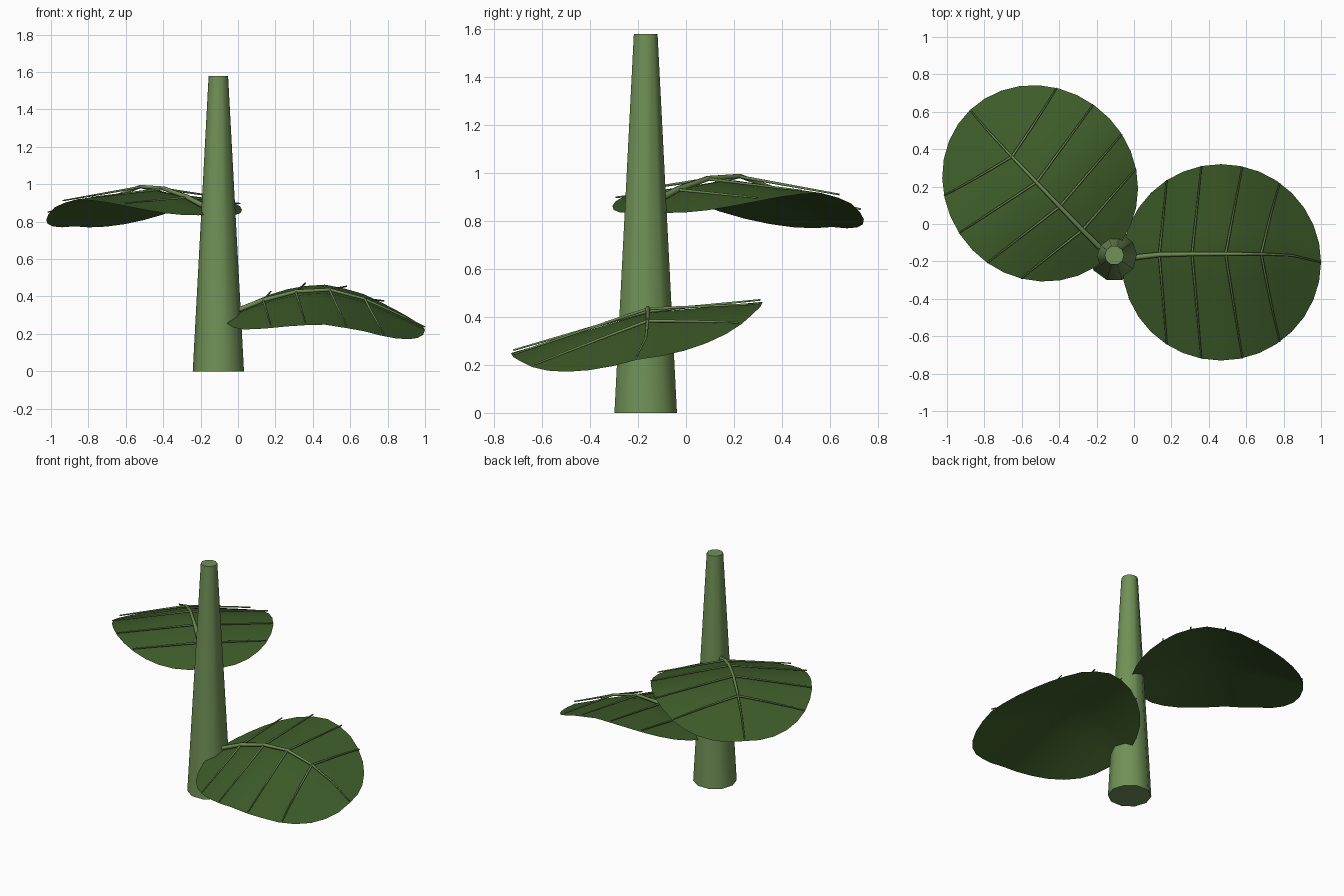
import bpy, bmesh, math
from mathutils import Vector

if "Cube" in bpy.data.objects:
    bpy.data.objects.remove(bpy.data.objects["Cube"])


def material(name, rgb):
    m = bpy.data.materials.new(name)
    m.diffuse_color = (*rgb, 1)
    m.use_nodes = True
    m.node_tree.nodes["Principled BSDF"].inputs["Base Color"].default_value = m.diffuse_color
    return m


STEM = material("light stem green", (0.165, 0.285, 0.095))
LEAF = material("dark leaf green", (0.047, 0.105, 0.022))
VEIN = material("vein green", (0.150, 0.255, 0.085))

# Height of the blade along its length (relative to the blade base)
ARCH = [(-0.53, 0.0), (-0.33, 0.075), (-0.155, 0.12), (0.025, 0.13), (0.215, 0.08), (0.55, -0.065)]


def arch(u):
    if u <= ARCH[0][0]:
        return ARCH[0][1]
    for (a, za), (b, zb) in zip(ARCH, ARCH[1:]):
        if u <= b:
            return za + (zb - za) * (u - a) / (b - a)
    return ARCH[-1][1]


def add_mesh(name, bm, mat, angle):
    me = bpy.data.meshes.new(name)
    bmesh.ops.recalc_face_normals(bm, faces=bm.faces)
    bm.to_mesh(me)
    bm.free()
    ob = bpy.data.objects.new(name, me)
    bpy.context.collection.objects.link(ob)
    me.materials.append(mat)
    bpy.ops.object.select_all(action='DESELECT')
    ob.select_set(True)
    bpy.context.view_layer.objects.active = ob
    bpy.ops.object.shade_smooth_by_angle(angle=math.radians(angle))
    return ob


# Tapered ten-sided stem
def stem():
    bm = bmesh.new()
    rings = []
    for z, r in ((0, 0.137), (1.58, 0.052)):
        rings.append([bm.verts.new((-0.105 + r * math.cos(k * math.tau / 10),
                                    -0.168 + r * math.sin(k * math.tau / 10), z)) for k in range(10)])
    lo, hi = rings
    for k in range(10):
        j = (k + 1) % 10
        bm.faces.new((lo[k], lo[j], hi[j], hi[k]))
    bm.faces.new(lo[::-1])
    bm.faces.new(hi)
    add_mesh("stem", bm, STEM, 45)


def tube(name, runs):
    """Round tapered strands; runs = list of (points, start radius, end radius)."""
    cu = bpy.data.curves.new(name, 'CURVE')
    cu.dimensions = '3D'
    cu.bevel_depth = 1.0
    cu.bevel_resolution = 1
    cu.use_fill_caps = True
    for pts, r0, r1 in runs:
        sp = cu.splines.new('POLY')
        sp.points.add(len(pts) - 1)
        for i, p in enumerate(pts):
            sp.points[i].co = (*p, 1)
            sp.points[i].radius = r0 + (r1 - r0) * i / (len(pts) - 1)
    cu.materials.append(VEIN)
    ob = bpy.data.objects.new(name, cu)
    bpy.context.collection.objects.link(ob)


def leaf(name, cx, cy, z0, heading, half, back, front, roll, offset):
    a = math.radians(heading)

    def width(u):
        t = u / (front if u > 0 else back)
        return half * math.sqrt(max(0, 1 - t * t))

    def rib(u):
        return offset * min(1, width(u) / (0.85 * half))

    def point(u, w, lift=0):
        v = rib(u) * (1 - abs(w)) + w * width(u)
        z = z0 + arch(u) + roll * v - 0.1 * abs(v - rib(u)) + lift
        return Vector((cx + u * math.cos(a) - v * math.sin(a),
                       cy + u * math.sin(a) + v * math.cos(a), z))

    # Blade: round folded sheet
    bm = bmesh.new()
    n, m = 16, 8
    rows = []
    for i in range(n + 1):
        c = -math.cos(math.pi * i / n)
        u = c * (front if c > 0 else back)
        if i in (0, n):
            rows.append([bm.verts.new(point(u, 0))] * (m + 1))
        else:
            rows.append([bm.verts.new(point(u, -1 + 2 * j / m)) for j in range(m + 1)])
    for r, s in zip(rows, rows[1:]):
        for j in range(m):
            quad = list(dict.fromkeys((r[j], s[j], s[j + 1], r[j + 1])))
            bm.faces.new(quad)
    ob = add_mesh(name + "_blade", bm, LEAF, 60)
    if ob.data.polygons[len(ob.data.polygons) // 2].normal.z < 0:
        ob.data.flip_normals()

    # Midrib: thick near the stem, thin toward the tip
    us = [-back + 0.07, -0.33, -0.155, 0.025, 0.215]
    runs = [([point(u, 0, 0.018) for u in us], 0.015, 0.008),
            ([point(u, 0, 0.016) for u in (0.215, 0.38, front)], 0.007, 0.004)]
    # Paired side veins
    for u, du in ((-0.33, 0.04), (-0.155, 0.05), (0.025, 0.09), (0.215, 0.1)):
        for side in (-1, 1):
            runs.append(([point(u + du * k / 4, side * k / 4, 0.015) for k in range(5)], 0.007, 0.004))
    tube(name + "_veins", runs)


stem()
leaf("lower_leaf", 0.465, -0.205, 0.28, 0, 0.525, 0.53, 0.535, 0.195, 0.045)
leaf("upper_leaf", -0.497, 0.212, 0.84, 133.7, 0.508, 0.53, 0.55, 0.0, 0.01)
